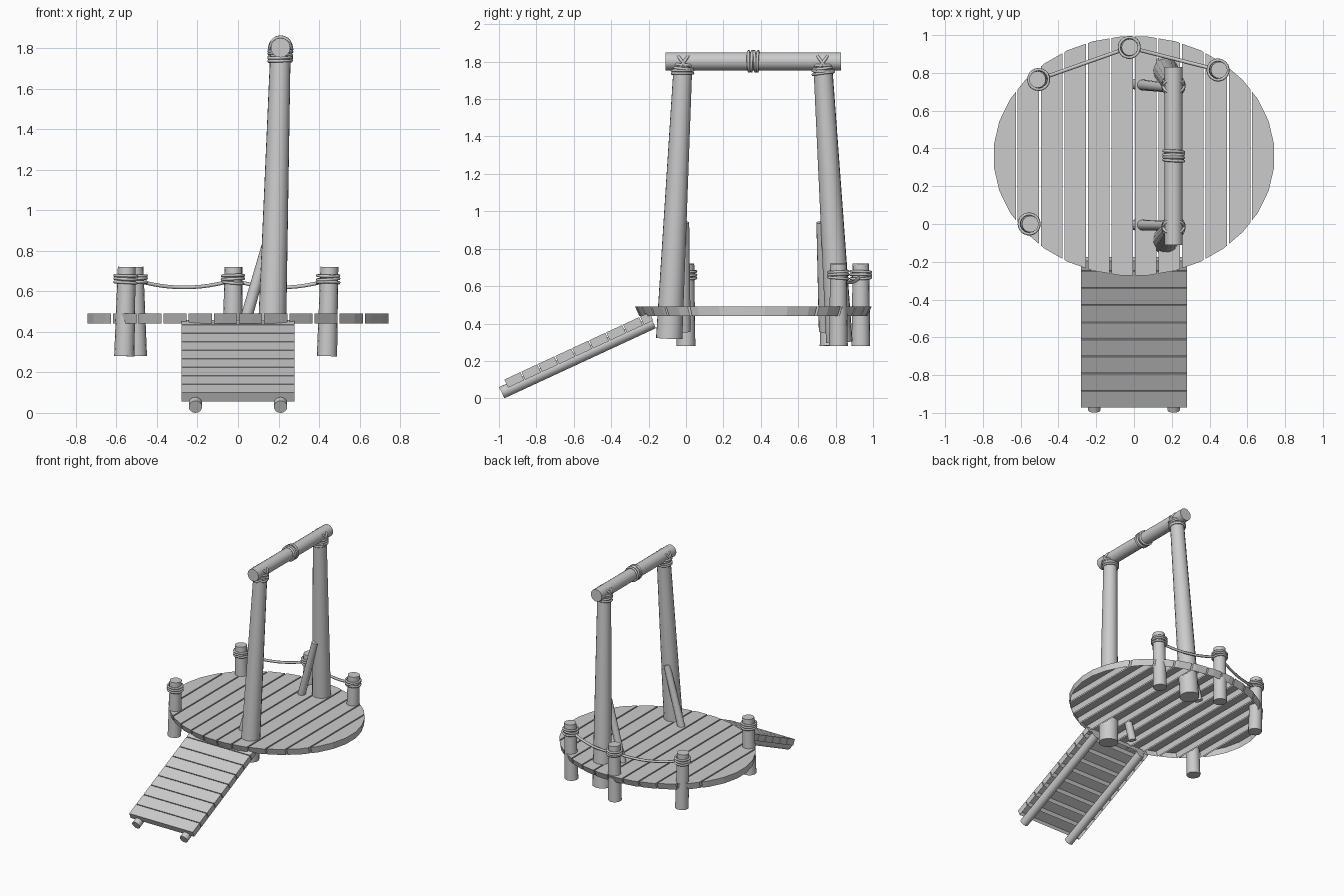
import bpy, bmesh, math, random
from mathutils import Vector, Matrix

random.seed(4)
if "Cube" in bpy.data.objects:
    bpy.data.objects.remove(bpy.data.objects["Cube"], do_unlink=True)

grey = bpy.data.materials.new("plain_grey")
grey.use_nodes = True
grey.diffuse_color = (0.6, 0.6, 0.6, 1)
grey.node_tree.nodes["Principled BSDF"].inputs["Base Color"].default_value = (0.6, 0.6, 0.6, 1)


def finish(name, bm, matrix=None, smooth=False):
    """Turn a bmesh into a named, coloured object."""
    mesh = bpy.data.meshes.new(name)
    bm.to_mesh(mesh)
    bm.free()
    if matrix:
        mesh.transform(matrix)
    if smooth:
        mesh.shade_smooth()
        mesh.set_sharp_from_angle(angle=math.radians(40))
    mesh.materials.append(grey)
    obj = bpy.data.objects.new(name, mesh)
    bpy.context.collection.objects.link(obj)
    return obj


def along(axis):
    return Vector(axis).to_track_quat("Z", "Y").to_matrix().to_4x4()


def log(name, start, end, r1, r2, sides=16):
    """Tapered round timber between two points."""
    a, b = Vector(start), Vector(end)
    bm = bmesh.new()
    bmesh.ops.create_cone(bm, cap_ends=True, segments=sides, radius1=r1,
                          radius2=r2, depth=(b - a).length)
    finish(name, bm, Matrix.Translation((a + b) / 2) @ along(b - a), True)


def rope(name, points, thickness, closed=False):
    """Rope swept along a list of points."""
    curve = bpy.data.curves.new(name, "CURVE")
    curve.dimensions = "3D"
    curve.bevel_depth = thickness
    curve.bevel_resolution = 1
    curve.use_fill_caps = True
    line = curve.splines.new("POLY")
    line.points.add(len(points) - 1)
    for p, co in zip(line.points, points):
        p.co = (*co, 1)
        p.radius = 1
    line.use_cyclic_u = closed
    line.use_smooth = True
    curve.materials.append(grey)
    obj = bpy.data.objects.new(name, curve)
    bpy.context.collection.objects.link(obj)


def loop(name, centre, axis, radius, thickness=0.008, stretch=1.0):
    """One closed turn of rope around an axis."""
    m = Matrix.Translation(centre) @ along(axis)
    turns = [i * math.tau / 20 for i in range(20)]
    rope(name, [m @ Vector((radius * math.cos(t), radius * stretch * math.sin(t), 0))
                for t in turns], thickness, True)


def lashing(name, centre, axis, radius, count, pitch):
    """Stack of slightly uneven rope turns."""
    axis = Vector(axis).normalized()
    for i in range(count):
        tilt = Vector([random.uniform(-0.08, 0.08) for _ in range(3)])
        c = Vector(centre) + axis * pitch * (i - (count - 1) / 2)
        loop(f"{name}_{i + 1}", c, axis + tilt, radius)


# Oval deck: an open-bottomed slab sliced into planks
DECK_TOP, DECK_LOW, PLANKS, GAP = 0.49, 0.44, 12, 0.01
RX, RY, CY = 0.745, 0.635, 0.36
pitch = 2 * RX / PLANKS


def oval(bm, z, shrink):
    angles = [(i + 0.5) * math.tau / 32 for i in range(32)]
    return [bm.verts.new((RX * math.cos(t), CY + RY * shrink * math.sin(t), z)) for t in angles]


for n in range(PLANKS):
    bm = bmesh.new()
    top, low = oval(bm, DECK_TOP, 1), oval(bm, DECK_LOW, 0.965)
    bm.faces.new(top)
    bm.faces.new(low[::-1])
    for i in range(32):
        j = (i + 1) % 32
        bm.faces.new((low[i], low[j], top[j], top[i]))
    left = -RX + n * pitch
    cuts = []
    if n > 0:
        cuts.append((left + GAP / 2, -1))
    if n < PLANKS - 1:
        cuts.append((left + pitch - GAP / 2, 1))
    for x, side in cuts:
        cut = bmesh.ops.bisect_plane(bm, geom=bm.verts[:] + bm.edges[:] + bm.faces[:],
                                     plane_co=(x, 0, 0), plane_no=(side, 0, 0), clear_outer=True)
        edges = [e for e in cut["geom_cut"] if isinstance(e, bmesh.types.BMEdge)]
        bmesh.ops.contextual_create(bm, geom=edges)
    bmesh.ops.recalc_face_normals(bm, faces=bm.faces[:])
    under = [f for f in bm.faces if all(v.co.z < DECK_LOW + 0.001 for v in f.verts)]
    bmesh.ops.delete(bm, geom=under, context="FACES")
    finish(f"deck_plank_{n + 1}", bm)

# Ramp rails and open-bottomed treads
foot, head = Vector((0, -0.985, 0.03)), Vector((0, -0.175, 0.405))
slope = (head - foot).normalized()
normal = Vector((1, 0, 0)).cross(slope)
for label, x in (("left", 0.21), ("right", -0.21)):
    off = Vector((x, 0, 0))
    log(f"ramp_rail_{label}", foot + off, head + off, 0.033, 0.033)

frame = Matrix((Vector((1, 0, 0)), slope, normal)).transposed().to_4x4()
for n in range(9):
    length = 0.094 if n < 8 else 0.055
    bm = bmesh.new()
    bmesh.ops.create_cube(bm, size=1)
    under = [f for f in bm.faces if f.normal.z < -0.5]
    bmesh.ops.delete(bm, geom=under, context="FACES")
    centre = foot + slope * (0.042 + 0.1 * n + length / 2) + normal * 0.034
    finish(f"ramp_tread_{n + 1}", bm, Matrix.Translation(centre) @ frame
           @ Matrix.Diagonal((0.56, length, 0.048, 1)))

# Tall leaning posts, their braces and the joint lashings
BEAM_X, BEAM_Z = 0.21, 1.805
for label, base_y, top_y, brace_y, brace_top in (("front", -0.09, -0.015, -0.005, -0.008),
                                                 ("back", 0.82, 0.73, 0.74, 0.722)):
    base, tip = Vector((0.165, base_y, 0.3)), Vector((BEAM_X, top_y, BEAM_Z))
    if label == "front":
        base.z = 0.32
    log(f"tall_post_{label}", base, tip, 0.071, 0.05)
    log(f"brace_{label}", (0.01, brace_y, 0.36), (0.175, brace_top, 0.94), 0.03, 0.025, 12)
    axis = (tip - base).normalized()
    lashing(f"post_lashing_{label}", tip - axis * 0.045, axis, 0.056, 4, 0.015)
    for side in (-1, 1):
        loop(f"cross_lashing_{label}_{'a' if side < 0 else 'b'}",
             (BEAM_X, top_y, BEAM_Z - 0.012), (0, 1, side * 0.75), 0.056, 0.008)

# Top beam with a central binding
log("top_beam", (BEAM_X, -0.11, BEAM_Z - 0.003), (BEAM_X, 0.83, BEAM_Z - 0.003), 0.048, 0.048)
lashing("beam_binding", (BEAM_X, 0.36, BEAM_Z - 0.003), (0, 1, 0), 0.053, 4, 0.016)

# Short mooring posts around the rim
posts = [(-0.555, 0.0), (-0.505, 0.765), (-0.025, 0.935), (0.445, 0.815)]
leans = [0.006, -0.006, 0.003, 0.006]
for n, ((x, y), lean) in enumerate(zip(posts, leans)):
    log(f"rim_post_{n + 1}", (x - lean, y, 0.28), (x + lean, y, 0.72), 0.05, 0.044)
    lashing(f"rim_post_lashing_{n + 1}", (x, y, 0.66), (0, 0, 1), 0.053, 3, 0.017)

# Sagging ropes between the back posts
for n in (1, 2):
    a, b = Vector((*posts[n], 0.655)), Vector((*posts[n + 1], 0.655))
    path = []
    for i in range(13):
        t = i / 12
        path.append(a.lerp(b, t) - Vector((0, 0, 0.036 * 4 * t * (1 - t))))
    rope(f"sagging_rope_{n}", path, 0.01)
